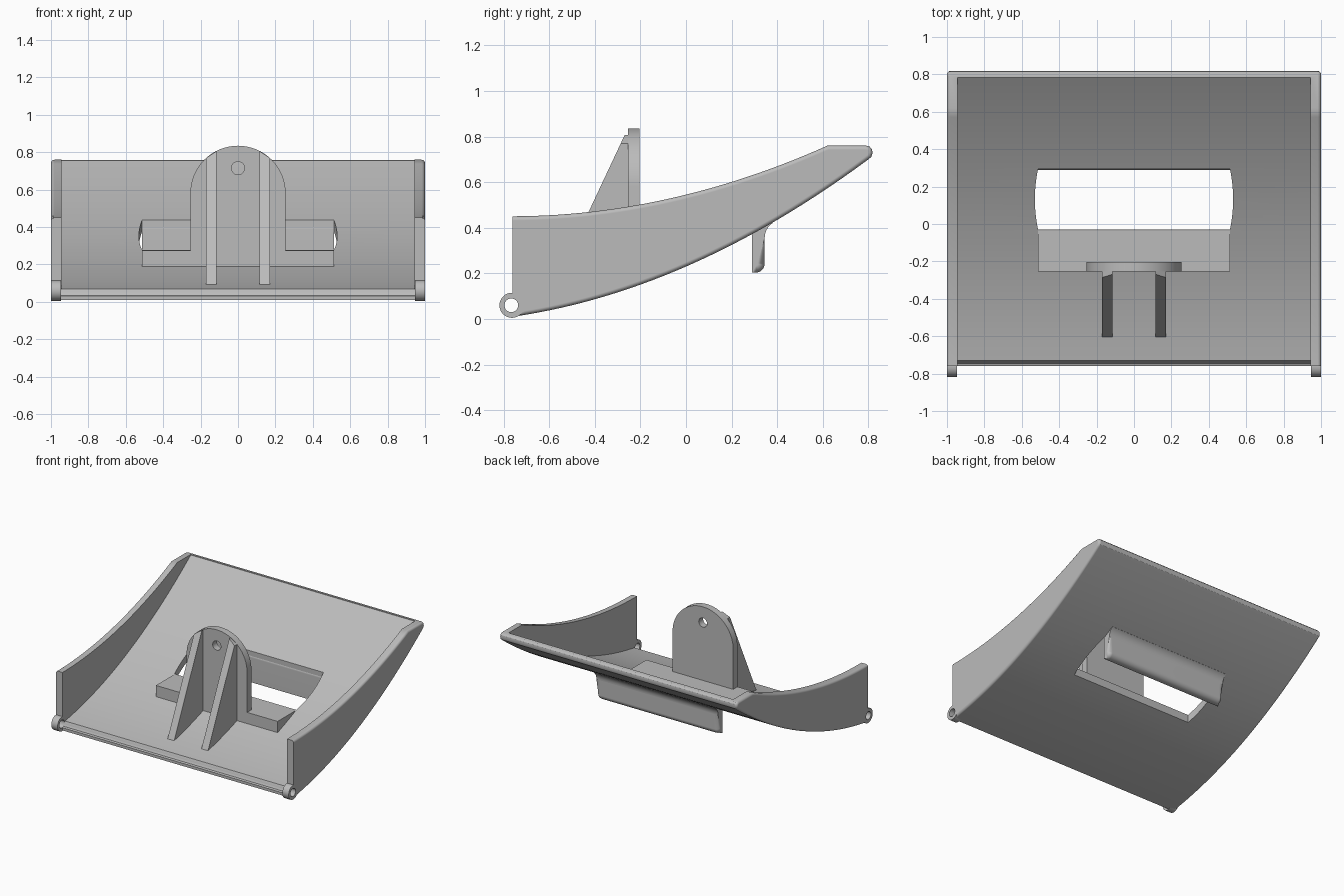
import bpy, bmesh, math
from math import radians, sin, cos, pi

cube = bpy.data.objects.get("Cube")
if cube:
    bpy.data.objects.remove(cube, do_unlink=True)

grey = bpy.data.materials.new("plain_grey")
grey.use_nodes = True
GREY = (0.5, 0.5, 0.5, 1)
grey.diffuse_color = GREY
grey.node_tree.nodes["Principled BSDF"].inputs["Base Color"].default_value = GREY


def loft(name, start, end, bevel_rule=None, bevel=0.02):
    """Solid between two matching outlines, with optional rounded edges."""
    bm = bmesh.new()
    a = [bm.verts.new(p) for p in start]
    b = [bm.verts.new(p) for p in end]
    bm.faces.new(a)
    bm.faces.new(b)
    for i in range(len(a)):
        j = (i + 1) % len(a)
        bm.faces.new((a[i], a[j], b[j], b[i]))
    bmesh.ops.recalc_face_normals(bm, faces=bm.faces)
    if bevel_rule:
        edges = [e for e in bm.edges if bevel_rule(e.verts[0].co, e.verts[1].co)]
        bmesh.ops.bevel(bm, geom=edges, offset=bevel, segments=4, profile=0.5,
                        affect='EDGES', clamp_overlap=False)
        bmesh.ops.recalc_face_normals(bm, faces=bm.faces)
    mesh = bpy.data.meshes.new(name)
    bm.to_mesh(mesh)
    bm.free()
    mesh.materials.append(grey)
    obj = bpy.data.objects.new(name, mesh)
    bpy.context.collection.objects.link(obj)
    return obj


def along_x(name, pts, x0, x1, **kw):
    return loft(name, [(x0, y, z) for y, z in pts], [(x1, y, z) for y, z in pts], **kw)


def along_y(name, pts, y0, y1):
    return loft(name, [(x, y0, z) for x, z in pts], [(x, y1, z) for x, z in pts])


def arc(cx, cy, r, a0, a1, n):
    return [(cx + r * cos(radians(a0 + (a1 - a0) * i / n)),
             cy + r * sin(radians(a0 + (a1 - a0) * i / n))) for i in range(n + 1)]


def circle(cx, cy, r, n=32):
    return arc(cx, cy, r, 0, 360, n)[:-1]


def activate(obj):
    bpy.ops.object.select_all(action='DESELECT')
    obj.select_set(True)
    bpy.context.view_layer.objects.active = obj


def combine(obj, other, operation='DIFFERENCE'):
    mod = obj.modifiers.new("combine", 'BOOLEAN')
    mod.operation = operation
    mod.solver = 'EXACT'
    mod.object = other
    activate(obj)
    bpy.ops.object.modifier_apply(modifier=mod.name)
    bpy.data.objects.remove(other, do_unlink=True)


def smooth(obj):
    activate(obj)
    bpy.ops.object.shade_smooth_by_angle(angle=radians(30))
    mod = obj.modifiers.new("even_shading", 'WEIGHTED_NORMAL')
    mod.keep_sharp = True


def steps(a, b, n=28):
    return [a + (b - a) * i / n for i in range(n + 1)]


def under(y):
    return 0.23 + 0.435 * y + 0.191 * y * y


def rim(y):
    return 0.545 + 0.247 * y + 0.161 * y * y


def inside(y):
    return under(y) + 0.055 * math.hypot(1, 0.435 + 0.382 * y)


FRONT = -0.76

# Curved tray: rounded outer solid with the inside scooped out
outline = [(y, under(y)) for y in steps(FRONT, 0.795)]
outline += [(0.812, 0.71), (0.818, 0.728), (0.815, 0.745), (0.805, 0.756), (0.79, 0.76)]
outline += [(y, rim(y)) for y in steps(0.62, FRONT)]


def side_edge(p, q):
    same_side = abs(p.x - q.x) < 1e-5
    at_front = abs(p.y - FRONT) < 1e-4 and abs(q.y - FRONT) < 1e-4
    return same_side and not at_front


tray = along_x("tray", outline, -1, 1, bevel_rule=side_edge, bevel=0.018)
scoop = [(-0.9, 0.035), (-0.745, 0.035)]
scoop += [(y, inside(y)) for y in steps(-0.73, 0.782)] + [(0.79, 1.0), (-0.9, 1.0)]
combine(tray, along_x("scoop", scoop, -0.945, 0.945))

# Central window with bowed ends
bow = [(0.53 - 0.017 * t * t, 0.1325 + 0.1625 * t) for t in steps(-1, 1, 10)]
window = bow + [(-x, y) for x, y in reversed(bow)]
combine(tray, loft("window", [(x, y, -0.2) for x, y in window],
                   [(x, y, 1.0) for x, y in window]))

# Hinge eyes at the front corners
for s in (-1, 1):
    eye = along_x("eye", circle(-0.763, 0.06, 0.055), s * 0.946, s * 0.999)
    combine(tray, eye, 'UNION')
combine(tray, along_x("pin_hole", circle(-0.766, 0.06, 0.03), -1.2, 1.2))
smooth(tray)

# Flat step in front of the window
y0, y1 = -0.255, -0.03
step = [(y0, 0.275), (y0, inside(y0) - 0.03)]
step += [(y1, inside(y1) - 0.03), (y1, 0.275)]
along_x("mounting_step", step, -0.512, 0.512)

# Upright arched bracket with a hole
arch = [(-0.255, 0.17), (0.255, 0.17)] + arc(0, 0.58, 0.255, 0, 180, 32)
bracket = along_y("arched_bracket", arch, -0.255, -0.203)
combine(bracket, along_y("bracket_hole", circle(0, 0.715, 0.035), -0.4, 0))
smooth(bracket)


# Triangular ribs, trimmed to follow the arch
def rib_outline(x, top):
    back = -0.605 + (top - 0.09) * 0.469
    return [(x, -0.62, 0.06), (x, -0.605, 0.09), (x, back, top),
            (x, -0.25, top), (x, -0.25, 0.16)]


for s, side in ((-1, "right"), (1, "left")):
    loft(side + "_rib", rib_outline(s * 0.115, 0.806), rib_outline(s * 0.17, 0.77))

# Finger grip hanging below the window's rear edge
grip = [(0.29, 0.39), (0.29, 0.203)] + arc(0.305, 0.243, 0.04, -90, 0, 8)
grip += arc(0.425, 0.355, 0.08, 180, 125, 8) + [(0.37, 0.44), (0.295, 0.4)]


def grip_edge(p, q):
    return (abs(p.x - q.x) < 1e-5 and min(p.y, q.y) > 0.3
            and max(p.z, q.z) < 0.36)


smooth(along_x("finger_grip", grip, -0.512, 0.512, bevel_rule=grip_edge, bevel=0.03))
